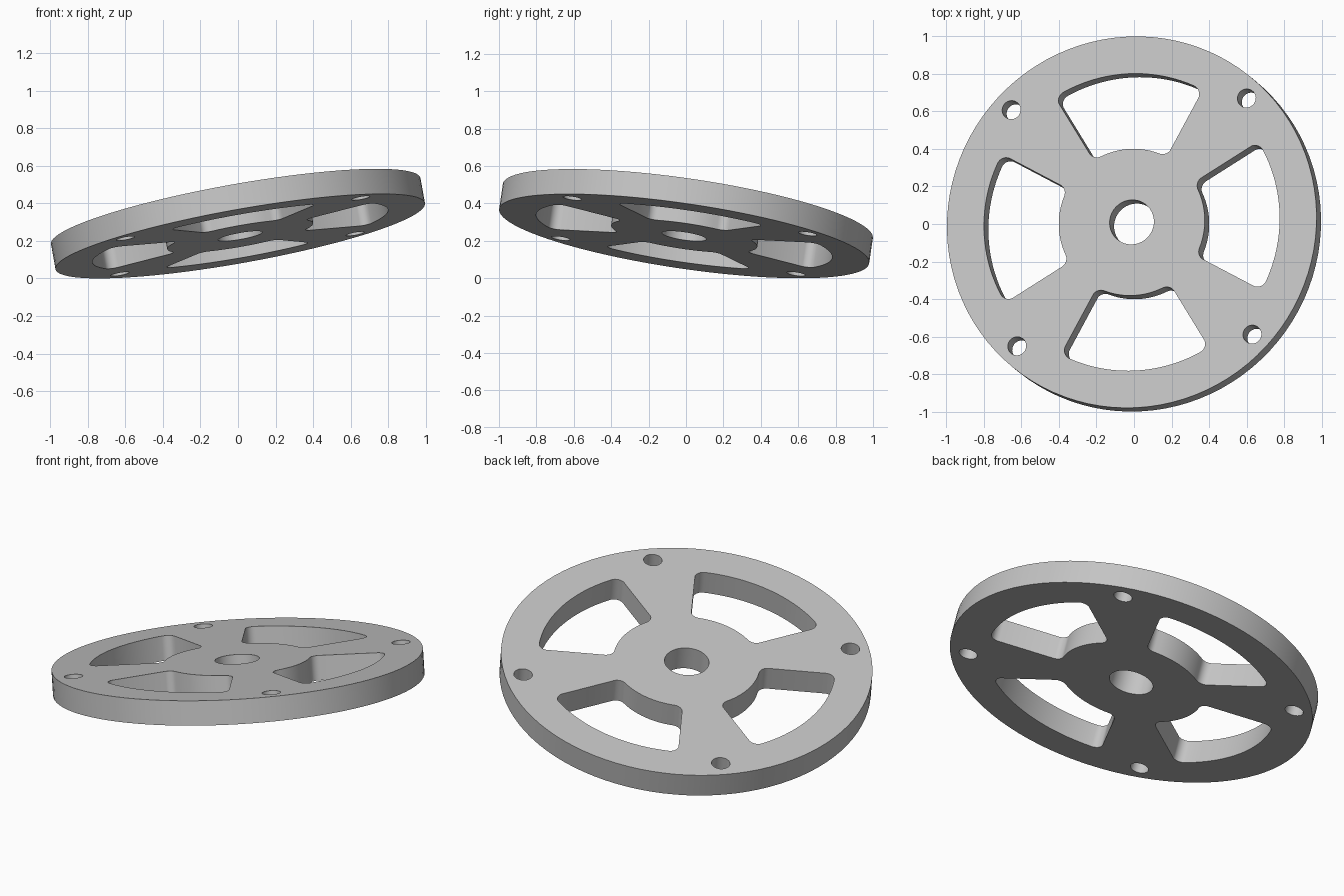
import bpy, bmesh
from math import asin, cos, sin, pi, radians, sqrt
from mathutils import Matrix, Vector

if "Cube" in bpy.data.objects:
    bpy.data.objects.remove(bpy.data.objects["Cube"])

RADIUS, THICK = 1.0, 0.137
RIM_INNER, HUB, FILLET = 0.80, 0.395, 0.05   # window limits and corner radius
HALF = radians(30)                           # half the angle of a window
BOLT_CIRCLE, BOLT_R, BORE_R = 0.90, 0.05, 0.12


def arc(centre, r, start, end, n):
    """Points along an arc, without its last point."""
    return [(centre[0] + r * cos(start + (end - start) * i / n),
             centre[1] + r * sin(start + (end - start) * i / n)) for i in range(n)]


def polar(r, a):
    return (r * cos(a), r * sin(a))


def window(turn):
    """Ring sector with four rounded corners."""
    ro, ri = RIM_INNER - FILLET, HUB + FILLET
    b, c = HALF - asin(FILLET / ro), HALF - asin(FILLET / ri)
    q, o = pi / 2 + HALF, (0, 0)
    pts = arc(o, RIM_INNER, -b, b, 20)
    pts += arc(polar(ro, b), FILLET, b, q, 8)
    pts += arc(polar(ri, c), FILLET, q, pi + c, 8)
    pts += arc(o, HUB, c, -c, 14)
    pts += arc(polar(ri, -c), FILLET, pi - c, 2 * pi - q, 8)
    pts += arc(polar(ro, -b), FILLET, -q, -b, 8)
    return [(x * cos(turn) - y * sin(turn), x * sin(turn) + y * cos(turn)) for x, y in pts]


# Outlines: rim, centre bore, four windows and four bolt holes
loops = [arc((0, 0), RADIUS, 0, 2 * pi, 96), arc((0, 0), BORE_R, 0, 2 * pi, 40)]
for k in range(4):
    loops.append(window(k * pi / 2))
    loops.append(arc(polar(BOLT_CIRCLE, (k + 0.5) * pi / 2), BOLT_R, 0, 2 * pi, 28))

# Fill the outlines and extrude the plate
bm = bmesh.new()
for pts in loops:
    verts = [bm.verts.new((x, y, -THICK / 2)) for x, y in pts]
    for i, v in enumerate(verts):
        bm.edges.new((v, verts[i - 1]))
bmesh.ops.triangle_fill(bm, use_beauty=True, edges=bm.edges[:], normal=(0, 0, 1))
grown = bmesh.ops.extrude_face_region(bm, geom=bm.faces[:], use_keep_orig=True)
top = [g for g in grown["geom"] if isinstance(g, bmesh.types.BMVert)]
bmesh.ops.translate(bm, verts=top, vec=(0, 0, THICK))
bmesh.ops.recalc_face_normals(bm, faces=bm.faces[:])

# Tilt the plate and rest it on the ground
normal = Vector((-0.174, 0.143, 0))
normal.z = sqrt(1 - normal.length_squared)
tilt = Vector((0, 0, 1)).rotation_difference(normal).to_matrix().to_4x4()
bm.transform(tilt @ Matrix.Rotation(radians(2.1), 4, "Z"))
lowest = min(v.co.z for v in bm.verts)
bmesh.ops.translate(bm, verts=bm.verts[:], vec=(0, 0, -lowest))

mesh = bpy.data.meshes.new("spoked_disc")
bm.to_mesh(mesh)
bm.free()
disc = bpy.data.objects.new("spoked_disc", mesh)
bpy.context.collection.objects.link(disc)

# Plain grey material
grey = bpy.data.materials.new("light_grey")
grey.use_nodes = True
colour = (0.55, 0.55, 0.55, 1)
grey.diffuse_color = colour
grey.node_tree.nodes["Principled BSDF"].inputs["Base Color"].default_value = colour
mesh.materials.append(grey)

# Smooth curved walls, sharp rims
bpy.ops.object.select_all(action="DESELECT")
disc.select_set(True)
bpy.context.view_layer.objects.active = disc
bpy.ops.object.shade_smooth_by_angle(angle=radians(30))
